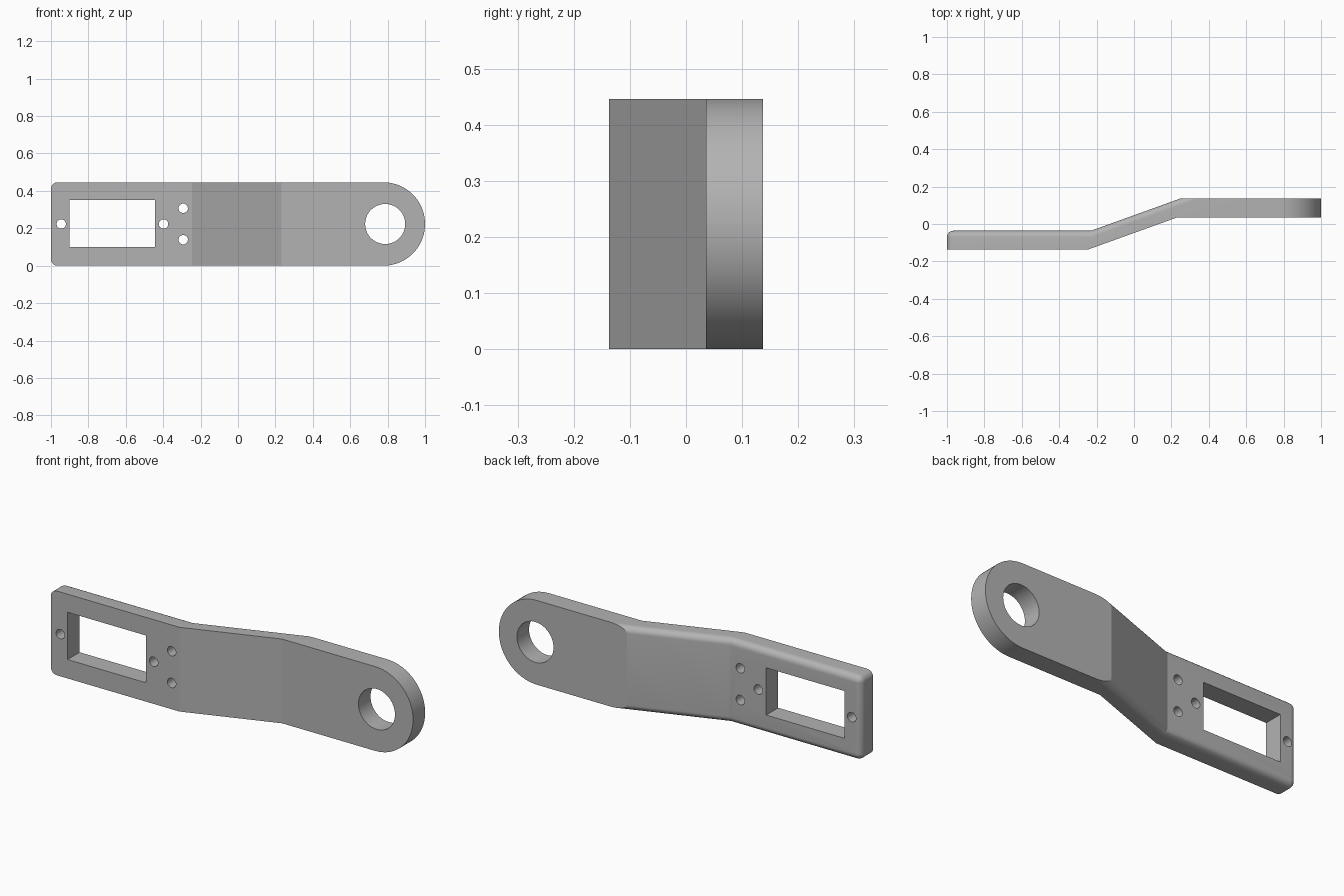
import bpy, bmesh, math
from mathutils import Matrix

if "Cube" in bpy.data.objects:
    bpy.data.objects.remove(bpy.data.objects["Cube"])

H = 0.446            # arm height
MID = H / 2
OUT, IN = 0.137, 0.036

gray = bpy.data.materials.new("plain_gray")
gray.use_nodes = True
color = (0.45, 0.45, 0.45, 1)
gray.diffuse_color = color
gray.node_tree.nodes["Principled BSDF"].inputs["Base Color"].default_value = color


def make_object(name, bm):
    mesh = bpy.data.meshes.new(name)
    bmesh.ops.recalc_face_normals(bm, faces=bm.faces)
    bm.to_mesh(mesh)
    bm.free()
    obj = bpy.data.objects.new(name, mesh)
    bpy.context.collection.objects.link(obj)
    mesh.materials.append(gray)
    return obj


def round_edges(bm, rule, radius, segments):
    edges = [e for e in bm.edges if rule(*[v.co for v in e.verts])]
    bmesh.ops.bevel(bm, geom=edges, offset=radius, offset_type='OFFSET',
                    segments=segments, profile=0.5, affect='EDGES', clamp_overlap=False)


def back_y(x):
    return -IN + (OUT + IN) * min(max((x + 0.23) / 0.48, 0), 1)


# Offset arm: stepped plan profile extruded upward
profile = [(-1, -OUT), (-0.247, -OUT), (0.233, IN), (1, IN),
           (1, OUT), (0.25, OUT), (-0.23, -IN), (-1, -IN)]
bm = bmesh.new()
base = bm.faces.new([bm.verts.new((x, y, 0)) for x, y in profile])
top = bmesh.ops.extrude_face_region(bm, geom=[base])["geom"]
bmesh.ops.translate(bm, vec=(0, 0, H),
                    verts=[v for v in top if isinstance(v, bmesh.types.BMVert)])
bmesh.ops.recalc_face_normals(bm, faces=bm.faces)


# Semicircular right end, small left corners, then soft back rim up to the second bend
def end_edge(side):
    return lambda a, b: (abs(a.x - side) < 1e-4 and abs(b.x - side) < 1e-4
                         and abs(a.z - b.z) < 1e-4)


def back_rim(a, b):
    on_back = all(abs(p.y - back_y(p.x)) < 1e-4 and p.x < 0.26 for p in (a, b))
    bend = abs(a.x - b.x) < 1e-4 and abs(a.z - b.z) > 0.1 and a.x > -0.9
    return on_back and not bend


round_edges(bm, end_edge(1), MID - 0.0005, 20)
round_edges(bm, end_edge(-1), 0.035, 8)
round_edges(bm, back_rim, 0.034, 8)
arm = make_object("bracket_arm", bm)

# Cutters: pivot hole, screw holes and rectangular window
cutters = []


def round_cutter(name, x, z, radius, sides):
    bm = bmesh.new()
    bmesh.ops.create_cone(bm, cap_ends=True, segments=sides, radius1=radius,
                          radius2=radius, depth=1,
                          matrix=Matrix.Translation((x, 0, z)) @ Matrix.Rotation(math.pi / 2, 4, 'X'))
    cutters.append(make_object(name, bm))


round_cutter("pivot_hole_cutter", 0.787, MID, 0.107, 64)
for x, dz in [(-0.945, 0), (-0.398, 0), (-0.293, 0.084), (-0.293, -0.084)]:
    round_cutter("screw_hole_cutter", x, MID + dz, 0.025, 32)

bm = bmesh.new()
bmesh.ops.create_cube(bm, size=1, matrix=Matrix.Translation((-0.673, 0, 0.225))
                      @ Matrix.Diagonal((0.458, 1, 0.25, 1)))
cutters.append(make_object("window_cutter", bm))

bpy.context.view_layer.objects.active = arm
for cutter in cutters:
    cutter.hide_render = True
    mod = arm.modifiers.new("cut", 'BOOLEAN')
    mod.operation, mod.solver, mod.object = 'DIFFERENCE', 'EXACT', cutter
    bpy.ops.object.modifier_apply(modifier=mod.name)
    bpy.data.objects.remove(cutter)

# Smooth curves, crisp bends and hole rims
bpy.ops.object.select_all(action='DESELECT')
arm.select_set(True)
bpy.ops.object.shade_smooth_by_angle(angle=math.radians(15))
